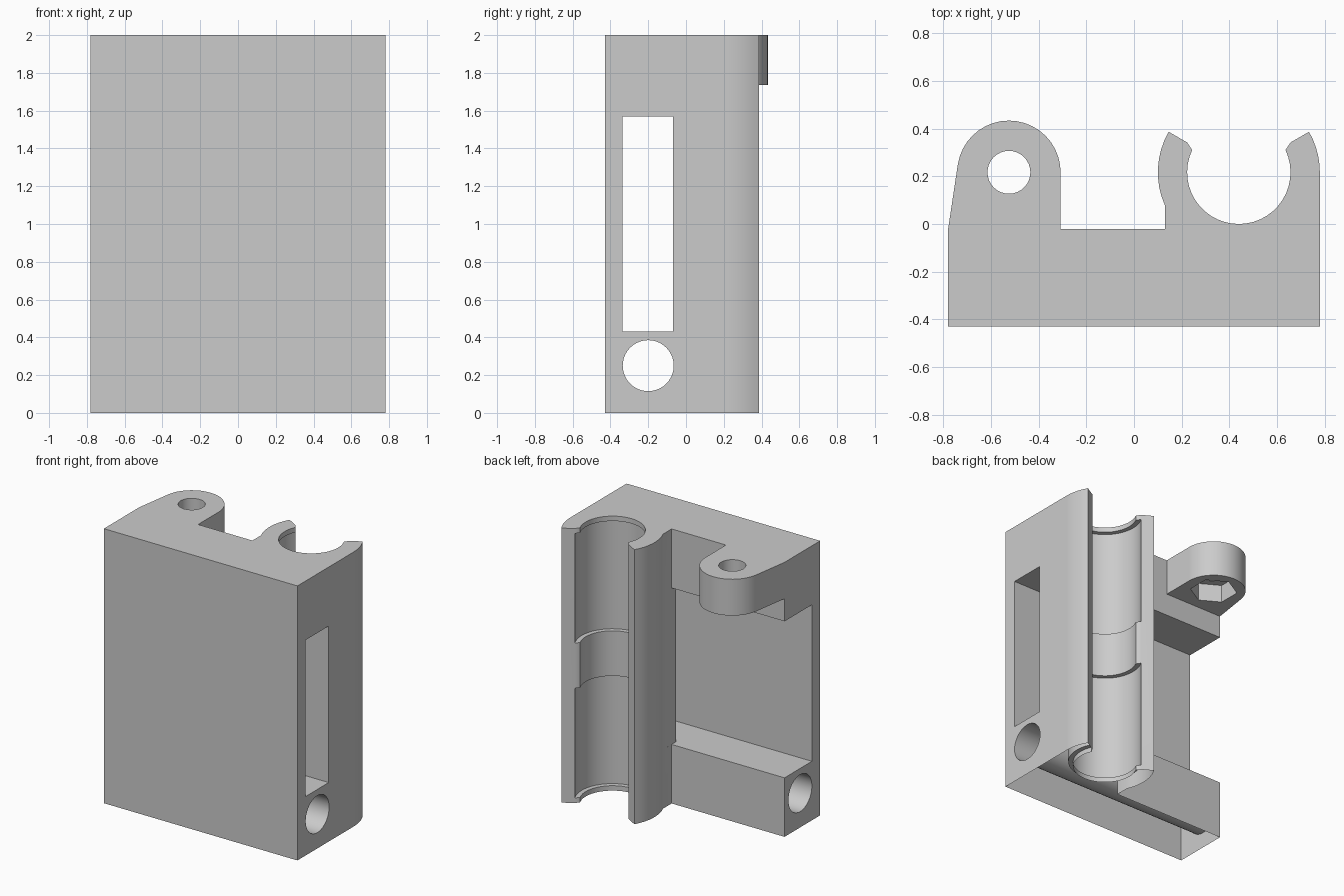
import bpy, bmesh, math
from mathutils import Matrix

default = bpy.data.objects.get("Cube")
if default:
    bpy.data.objects.remove(default, do_unlink=True)

grey = bpy.data.materials.new("light_grey")
grey.use_nodes = True
colour = (0.6, 0.6, 0.6, 1)
grey.diffuse_color = colour
grey.node_tree.nodes["Principled BSDF"].inputs["Base Color"].default_value = colour

TOP, FRONT, BACK, SIDE = 2.0, -0.43, -0.02, 0.78
LUG = (-0.525, 0.217)
BORE = (0.44, 0.217)
LUG_R, LIP_R, POCKET_R, ARM_R = 0.217, 0.217, 0.25, 0.34


def arc(centre, r, start, end, steps):
    """Points along an arc, angles in degrees."""
    angles = [math.radians(start + (end - start) * i / steps) for i in range(steps + 1)]
    return [(centre[0] + r * math.cos(a), centre[1] + r * math.sin(a)) for a in angles]


def prism(name, points, low, high, axis="Z"):
    """Extrude an outline along z, or a (y, z) outline along x."""
    bm = bmesh.new()
    face = bm.faces.new([bm.verts.new((u, v, low)) for u, v in points])
    up = bmesh.ops.extrude_face_region(bm, geom=[face])["geom"]
    bmesh.ops.translate(bm, vec=(0, 0, high - low),
                        verts=[g for g in up if isinstance(g, bmesh.types.BMVert)])
    if axis == "X":
        bm.transform(Matrix(((0, 0, 1, 0), (1, 0, 0, 0), (0, 1, 0, 0), (0, 0, 0, 1))))
    bmesh.ops.recalc_face_normals(bm, faces=bm.faces)
    mesh = bpy.data.meshes.new(name)
    bm.to_mesh(mesh)
    bm.free()
    obj = bpy.data.objects.new(name, mesh)
    bpy.context.collection.objects.link(obj)
    return obj


def box(x1, x2, y1, y2):
    return [(x1, y1), (x2, y1), (x2, y2), (x1, y2)]


def circle(centre, r, steps):
    return arc(centre, r, 0, 360, steps)[:-1]


# Body outline: front slab, clip arms around the bore, rounded lug
outline = [(-SIDE, FRONT), (SIDE, FRONT)]
outline += arc(BORE, ARM_R, 0, 30, 5)
outline += arc(BORE, POCKET_R, 30, 30, 1)[:1]
outline += arc(BORE, LIP_R, 25.5, -205.5, 28)
outline += arc(BORE, POCKET_R, 150, 150, 1)[:1]
outline += arc(BORE, ARM_R, 150, 204, 8)
outline += [(0.13, BACK), (LUG[0] + LUG_R, BACK)]
outline += arc(LUG, LUG_R, 0, 171, 19)
outline += [(-SIDE, BACK)]
body = prism("carriage_body", outline, 0, TOP)
body.data.materials.append(grey)

# Cutters: space under the lug, cross slot, open back recess
cutters = [
    prism("lug_clearance", box(-1, 0, BACK, 1), -0.2, 1.735),
    prism("slot_and_recess", [(-1, -0.335), (1, -0.335), (1, -0.07), (0.13, -0.07),
                              (0.13, 0.03), (-1, 0.03)], 0.43, 1.57),
    prism("lug_hole", circle(LUG, 0.09, 32), 1.5, 2.2),
    prism("nut_trap", arc(LUG, 0.16, 30, 330, 5), 1.6, 1.865),
]
# Two rod holes and two bearing pockets
for z in (0.25, 1.75):
    cutters.append(prism("rod_hole", circle((-0.2, z), 0.135, 40), -1, 1, "X"))
for z in (0.036, 1.164):
    cutters.append(prism("bearing_pocket", circle(BORE, POCKET_R, 48), z, z + 0.8))

bpy.ops.object.select_all(action="DESELECT")
bpy.context.view_layer.objects.active = body
body.select_set(True)
for cutter in cutters:
    cutter.hide_render = True
    mod = body.modifiers.new(cutter.name, "BOOLEAN")
    mod.operation = "DIFFERENCE"
    mod.solver = "EXACT"
    mod.object = cutter
    bpy.ops.object.modifier_apply(modifier=mod.name)
for cutter in cutters:
    bpy.data.objects.remove(cutter, do_unlink=True)

# The underside is open
bm = bmesh.new()
bm.from_mesh(body.data)
base = [f for f in bm.faces if all(v.co.z < 0.001 for v in f.verts)]
bmesh.ops.delete(bm, geom=base, context="FACES")
bm.to_mesh(body.data)
bm.free()

# Smooth the curved walls, keep flats crisp
bpy.ops.object.shade_smooth_by_angle(angle=math.radians(30))
weighted = body.modifiers.new("weighted_normals", "WEIGHTED_NORMAL")
weighted.keep_sharp = True
